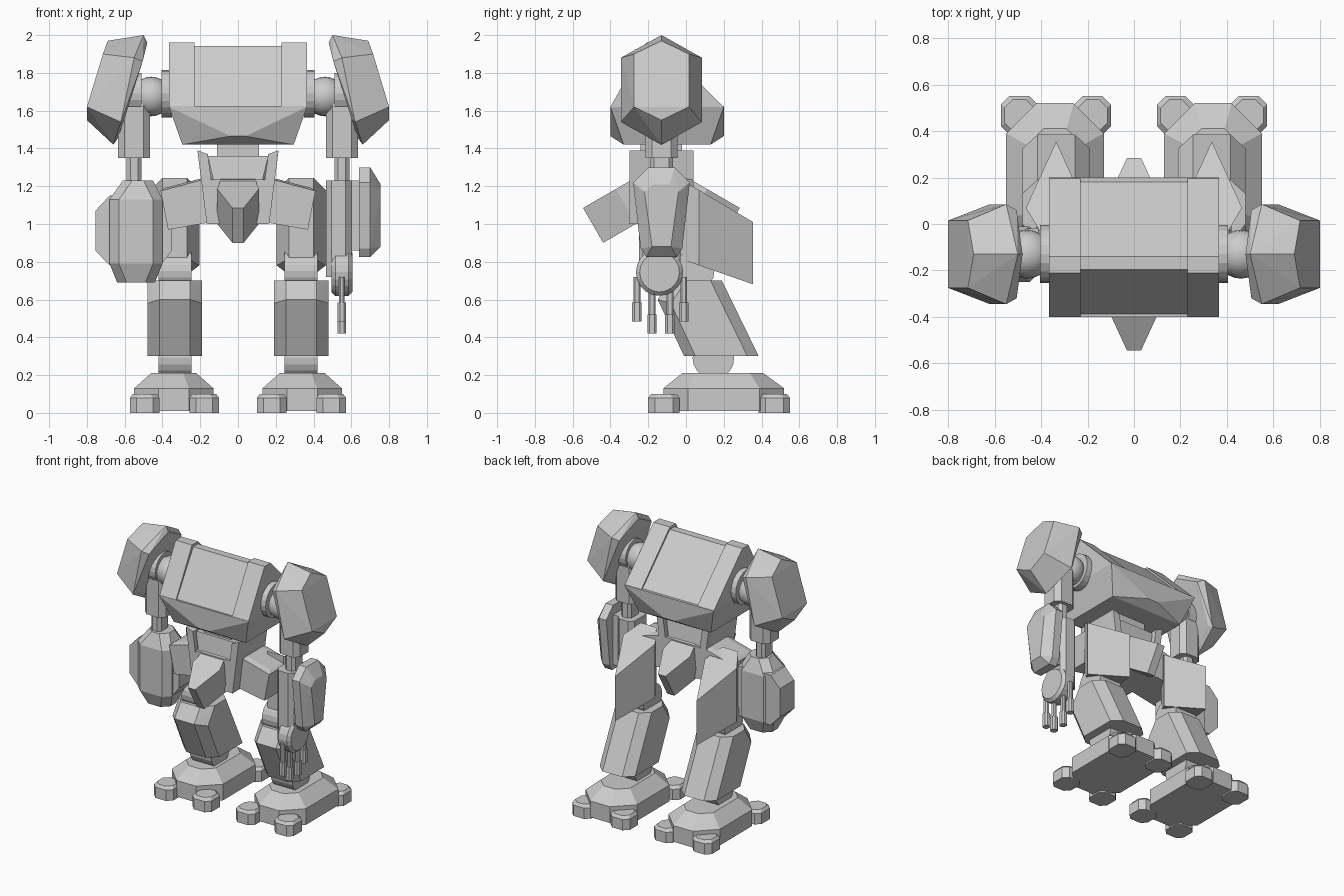
import bpy, bmesh, math
from mathutils import Matrix, Vector

if "Cube" in bpy.data.objects:
    bpy.data.objects.remove(bpy.data.objects["Cube"])

grey = bpy.data.materials.new("light_grey")
grey.diffuse_color = (0.6, 0.6, 0.6, 1)
grey.use_nodes = True
grey.node_tree.nodes["Principled BSDF"].inputs["Base Color"].default_value = grey.diffuse_color
YC = -0.13  # fore-aft centre of the upper body


def finish(name, bm, smooth=False):
    bmesh.ops.recalc_face_normals(bm, faces=bm.faces)
    for f in bm.faces:
        f.smooth = smooth
    me = bpy.data.meshes.new(name)
    bm.to_mesh(me)
    bm.free()
    me.materials.append(grey)
    ob = bpy.data.objects.new(name, me)
    bpy.context.collection.objects.link(ob)
    return ob


def hull(name, pts):
    """Convex solid around the points."""
    bm = bmesh.new()
    vs = [bm.verts.new(p) for p in pts]
    res = bmesh.ops.convex_hull(bm, input=vs)
    junk = {g for g in res["geom_interior"] + res["geom_unused"] if isinstance(g, bmesh.types.BMVert)}
    bmesh.ops.delete(bm, geom=list(junk), context="VERTS")
    bmesh.ops.dissolve_limit(bm, angle_limit=0.02, verts=bm.verts, edges=bm.edges)
    finish(name, bm)


def pair(name, pts):
    pts = [Vector(p) for p in pts]
    hull("right_" + name, pts)
    hull("left_" + name, [(-p.x, p.y, p.z) for p in pts])


def octagon(x0, x1, y0, y1, cut, z):
    return [(x, y, z) for a, b in ((0, cut), (cut, 0))
            for x in (x0 + a, x1 - a) for y in (y0 + b, y1 - b)]


def box(x0, x1, y0, y1, z0, z1):
    return [(x, y, z) for x in (x0, x1) for y in (y0, y1) for z in (z0, z1)]


def prism(profile, x0, x1):
    return [(x, y, z) for x in (x0, x1) for y, z in profile]


def disc(x0, x1, y, z, r, n=20):
    """Points of a cylinder lying along x."""
    return prism([(y + r * math.cos(math.tau * i / n), z + r * math.sin(math.tau * i / n))
                  for i in range(n)], x0, x1)


# Feet: stepped octagonal base with four block toes
pair("foot", octagon(.13, .55, -.12, .52, .13, .01) + octagon(.13, .55, -.12, .52, .13, .13)
     + octagon(.22, .46, -.02, .41, .07, .21))
for i, (x, y) in enumerate(((.1, -.2), (.415, -.2), (.1, .385), (.415, .385))):
    pair("toe_%d" % i, octagon(x, x + .157, y, y + .165, .035, 0) + octagon(x, x + .157, y, y + .165, .035, .08)
         + octagon(x + .015, x + .142, y + .015, y + .15, .035, .1))

# Lower legs: ankles, slanted shins with chamfered edges, knees
pair("ankle", disc(.245, .42, .145, .29, .11))
shin = prism([(.05, .3), (-.08, .58), (.0, .7), (.13, .7), (.325, .3)], .19, .48)
shin += prism([(-.01, .3), (-.15, .6), (-.08, .7), (.19, .7), (.385, .3)], .255, .415)
pair("shin", shin)
pair("knee", disc(.245, .42, .04, .75, .11))

# Thighs: pointed towards the back, slanted top and bottom
plan = [(.335, .355), (.465, .07), (.205, .07), (.4, -.04), (.27, -.04)]
pair("thigh", [(x, y, zt - k * y) for x, y in plan for zt, k in ((1.22, .59), (.805, .35))])

# Hips: tilted blocks between pelvis and thighs
hip = [(.185, 1.235), (.41, 1.175), (.37, .97), (.14, 1.01)]
pair("hip", [(x, y, z) for x, z in hip for y in (-.22, .04)]
     + [(.2, y, 1.24) for y in (-.18, 0)] + [(.39, y, 1.19) for y in (-.18, 0)])

# Pelvis: core, flared side plates, pointed guards front and back
core = [(s * x, YC + t * y, z) for s in (-1, 1) for t in (-1, 1)
        for x, y, z in ((.16, .13, 1.36), (.13, .15, 1.235), (.11, .15, 1.0))]
hull("pelvis", core)
pair("pelvis_plate", [(x, YC + t * y, z) for t in (-1, 1) for x, y, z in
                      ((.16, .17, 1.37), (.215, .17, 1.39), (.11, .17, 1.0), (.165, .17, 1.0))])
pair("pelvis_sill", [(s * .14, YC + t * .17, z) for s in (0, 1) for t in (-1, 1) for z in (1.0, 1.235)])
guard = [(.03, 0), (.11, .2), (.085, .285), (.085, .34)]
c, s = math.cos(math.pi / 6), math.sin(math.pi / 6)
for name, t in (("front_guard", 1), ("back_guard", -1)):
    hull(name, [(m * w, YC + t * (-.415 + u * c + v * s), 1.085 + u * s - v * c)
                for w, u in guard for m in (-1, 1) for v in (0, .213)])
hull("waist", box(-.11, .11, YC - .11, YC + .11, 1.3, 1.44))

# Torso: keel with chevron, wedge shaped cabin with recessed middle
hull("torso_keel", box(-.365, .365, -.4, .2, 1.62, 1.625) + box(-.295, .295, -.33, .13, 1.42, 1.43)
     + [(x, y, 1.465) for x in (-.04, .04) for y in (-.4, .2)])
hull("torso_middle", prism([(-.39, 1.62), (-.195, 1.942), (-.14, 1.942), (.185, 1.62)], -.24, .24))
pair("torso_end", prism([(-.4, 1.62), (-.21, 1.96), (-.14, 1.96), (.2, 1.62)], .23, .365))

# Shoulders: socket disc, ball, outer hub
pair("shoulder_socket", disc(.35, .405, YC, 1.69, .125))
pair("shoulder_hub", disc(.51, .6, YC, 1.69, .11))
for side, m in (("right", 1), ("left", -1)):
    bm = bmesh.new()
    bmesh.ops.create_uvsphere(bm, u_segments=20, v_segments=12, radius=.105,
                              matrix=Matrix.Translation((m * .46, YC, 1.675)) @ Matrix.Rotation(math.pi / 2, 4, "Y"))
    finish(side + "_shoulder_ball", bm, True)

# Shoulder pads: tilted hexagonal shells (x, half width, z)
pad = [(.5, 0, 2.0), (.55, .215, 1.88), (.62, .215, 1.54), (.66, 0, 1.42),
       (.48, 0, 1.96), (.505, .19, 1.86), (.6, .19, 1.56), (.635, 0, 1.455),
       (.69, 0, 1.97), (.715, .145, 1.9), (.8, .145, 1.62), (.8, 0, 1.55)]
pair("shoulder_pad", [(x, YC + t * y, z) for x, y, z in pad for t in (-1, 1)])

# Upper arms and elbows
pair("upper_arm", octagon(.465, .635, YC - .085, YC + .085, .035, 1.35)
     + octagon(.465, .635, YC - .085, YC + .085, .035, 1.65))
pair("elbow", octagon(.51, .59, YC - .06, YC + .06, .02, 1.2) + octagon(.51, .59, YC - .06, YC + .06, .02, 1.36))

# Left forearm: tall pod crossed by a wider one
hull("forearm_pod", [p for x0, x1, h, z in ((-.61, -.45, .08, 1.23), (-.68, -.4, .12, 1.13),
                                            (-.68, -.4, .12, .79), (-.64, -.44, .08, .69))
                     for p in octagon(x0, x1, YC - h, YC + h, .05, z)])
hull("forearm_wide_pod", [p for x0, x1, z in ((-.68, -.41, 1.15), (-.755, -.35, 1.07),
                                              (-.755, -.35, .86), (-.68, -.41, .78))
                          for p in box(x0, x1, YC - .06, YC + .11, z, z)])

# Right forearm: column, bracket and long bevelled shield
hull("forearm_column", octagon(.465, .6, YC - .1, YC + .1, .03, .72) + octagon(.465, .6, YC - .1, YC + .1, .03, 1.23))
hull("shield_bracket", box(.59, .645, YC - .07, YC + .07, .86, 1.23))
rim = [(.07, 1.3), (.15, 1.22), (.11, .87), (.08, .825)]
face = [(.045, 1.21), (.09, 1.17), (.05, .88)]
hull("forearm_shield", [(x, YC + t * y, z) for t in (-1, 1)
                        for pts, xs in ((rim, (.64, .7)), (face, (.755,))) for y, z in pts for x in xs])

# Hand: palm disc with four two-part fingers
hull("palm", disc(.495, .605, -.14, .745, .105) + disc(.515, .585, -.14, .745, .125))
for i, (y, z) in enumerate(((-.26, .69), (-.18, .625), (-.085, .625), (-.012, .69))):
    hull("finger_upper_%d" % i, octagon(.535, .565, y - .018, y + .018, .008, z - .12)
         + octagon(.535, .565, y - .018, y + .018, .008, z + .03))
    hull("finger_tip_%d" % i, octagon(.527, .573, y - .025, y + .025, .012, z - .205)
         + octagon(.527, .573, y - .025, y + .025, .012, z - .105))
